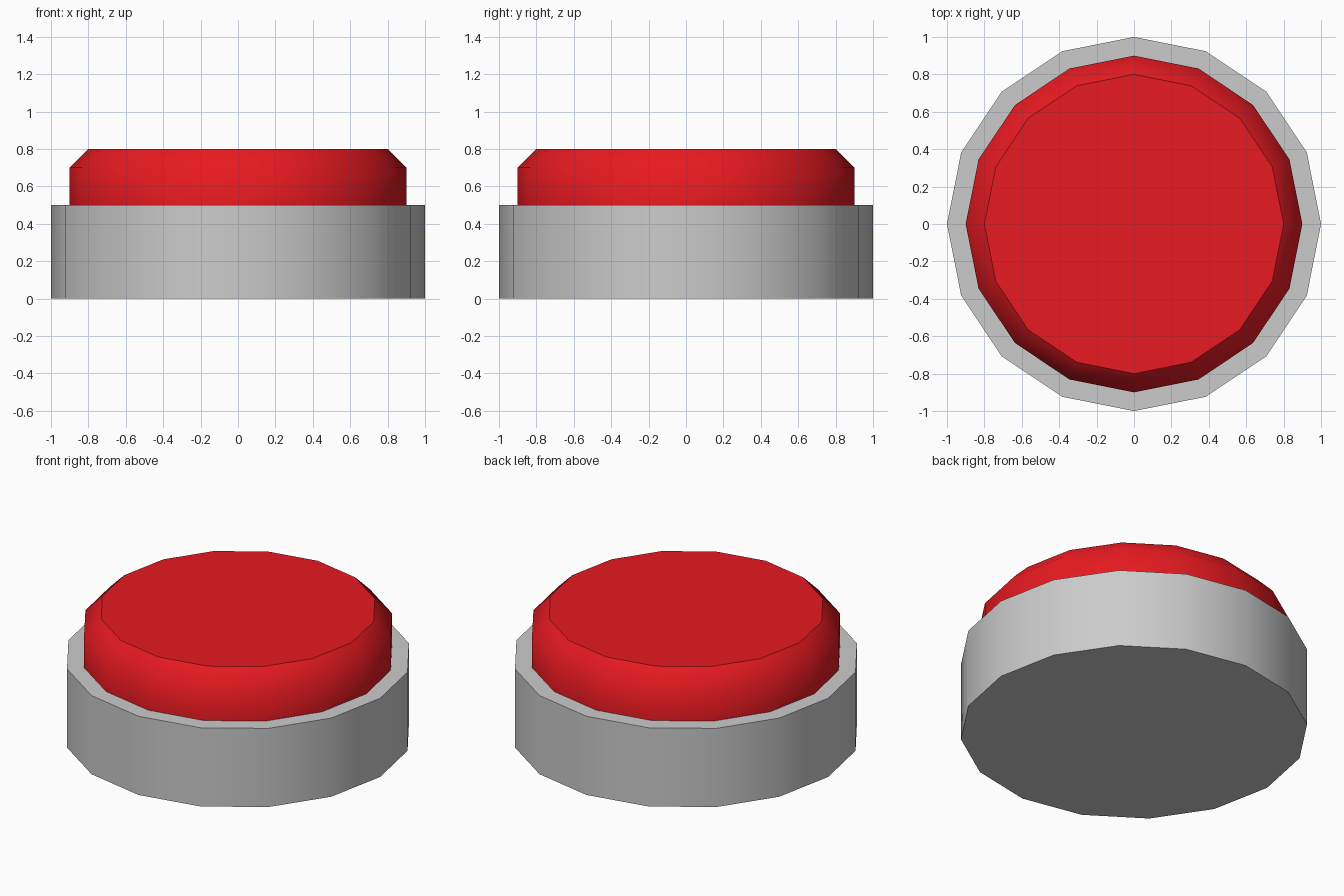
import bpy, bmesh
from math import cos, sin, tau

if "Cube" in bpy.data.objects:
    bpy.data.objects.remove(bpy.data.objects["Cube"])

SIDES = 16


def turned_part(name, profile, color=None):
    """Revolve (radius, z) points, smooth around the side with flat caps."""
    bm = bmesh.new()
    rings = [[bm.verts.new((r * cos(tau * i / SIDES), r * sin(tau * i / SIDES), z))
              for i in range(SIDES)] for r, z in profile]
    for low, high in zip(rings, rings[1:]):
        for i in range(SIDES):
            j = (i + 1) % SIDES
            bm.faces.new((low[i], low[j], high[j], high[i])).smooth = True
    bm.faces.new(rings[0][::-1])
    bm.faces.new(rings[-1])
    mesh = bpy.data.meshes.new(name)
    bm.to_mesh(mesh)
    bm.free()
    if color:
        mat = bpy.data.materials.new(name + "_color")
        mat.diffuse_color = color
        mat.use_nodes = True
        mat.node_tree.nodes["Principled BSDF"].inputs["Base Color"].default_value = mat.diffuse_color
        mesh.materials.append(mat)
    obj = bpy.data.objects.new(name, mesh)
    bpy.context.collection.objects.link(obj)
    return obj


# Grey housing
turned_part("base", [(1.0, 0.0), (1.0, 0.5)])

# Red push button with a chamfered top edge, seated on the housing
turned_part("button", [(0.9, 0.5), (0.9, 0.7), (0.8, 0.8)], (0.8, 0.01, 0.015, 1))
